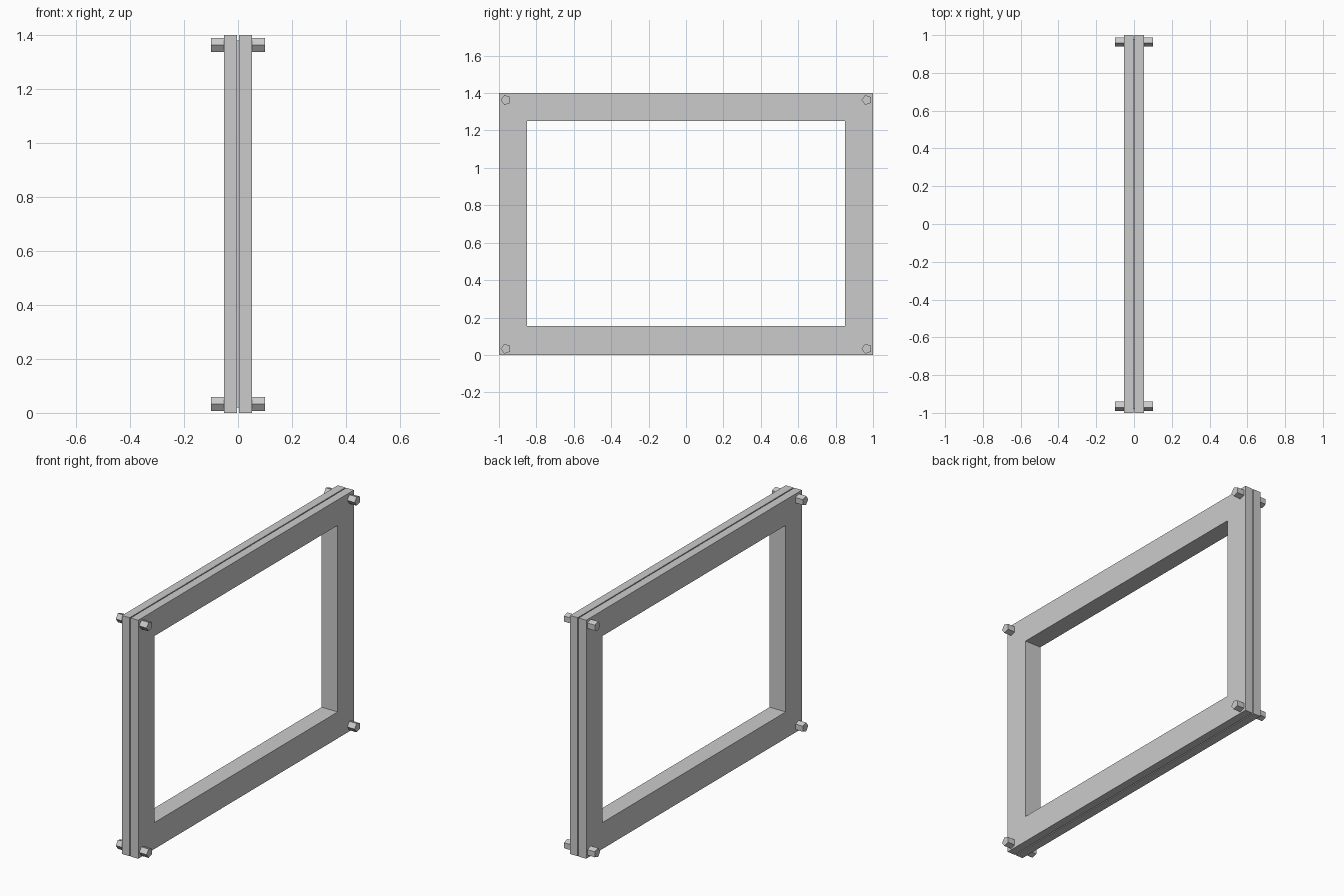
import bpy, bmesh, math
from mathutils import Matrix

if "Cube" in bpy.data.objects:
    bpy.data.objects.remove(bpy.data.objects["Cube"])

T = 0.0525      # half thickness of the whole frame
G = 0.003       # half width of the seam groove


def finish(name, bm):
    bmesh.ops.recalc_face_normals(bm, faces=bm.faces)
    me = bpy.data.meshes.new(name)
    bm.to_mesh(me)
    bm.free()
    ob = bpy.data.objects.new(name, me)
    bpy.context.collection.objects.link(ob)


# picture-frame body: closed cross-section (x, inset) swept round the rectangle,
# with a narrow seam running round the outer edge
profile = [(-T, 0), (-G, 0), (-G, 0.02), (G, 0.02), (G, 0), (T, 0),
           (T, 0.15), (-T, 0.15)]
bm = bmesh.new()
rings = []
for sy, sz in [(-1, -1), (1, -1), (1, 1), (-1, 1)]:
    rings.append([bm.verts.new((x, sy * (1 - d),
                                (0.155 * d / 0.15) if sz < 0 else 1.4 - d))
                  for x, d in profile])
n = len(profile)
for i in range(4):
    a, b = rings[i], rings[(i + 1) % 4]
    for j in range(n):
        k = (j + 1) % n
        bm.faces.new((a[j], a[k], b[k], b[j]))
finish("frame", bm)

# five-sided bolt heads on both faces, one point facing the front
for y in (-0.963, 0.966):
    for z in (0.033, 1.363):
        for side, sx in (("left", -1), ("right", 1)):
            bm = bmesh.new()
            bmesh.ops.create_cone(bm, cap_ends=True, segments=5,
                                  radius1=0.0275, radius2=0.0275, depth=0.055)
            vs = sorted(bm.verts, key=lambda v: v.co.z)
            for i, v in enumerate(sorted(vs[:5], key=lambda v: math.atan2(v.co.y, v.co.x))
                                  + sorted(vs[5:], key=lambda v: math.atan2(v.co.y, v.co.x))):
                pass
            # turn the prism so that its axis is x, and a point faces -y
            vx = max(bm.verts, key=lambda v: v.co.y)
            ang = math.pi - math.atan2(vx.co.y, vx.co.x)
            spin = Matrix.Rotation(ang, 4, 'Z')
            axes = Matrix(((0, 0, 1, 0), (1, 0, 0, 0), (0, 1, 0, 0), (0, 0, 0, 1)))
            move = Matrix.Translation((sx * 0.0725, y, z))
            bm.transform(move @ axes @ spin)
            finish("bolt_head_" + side, bm)
